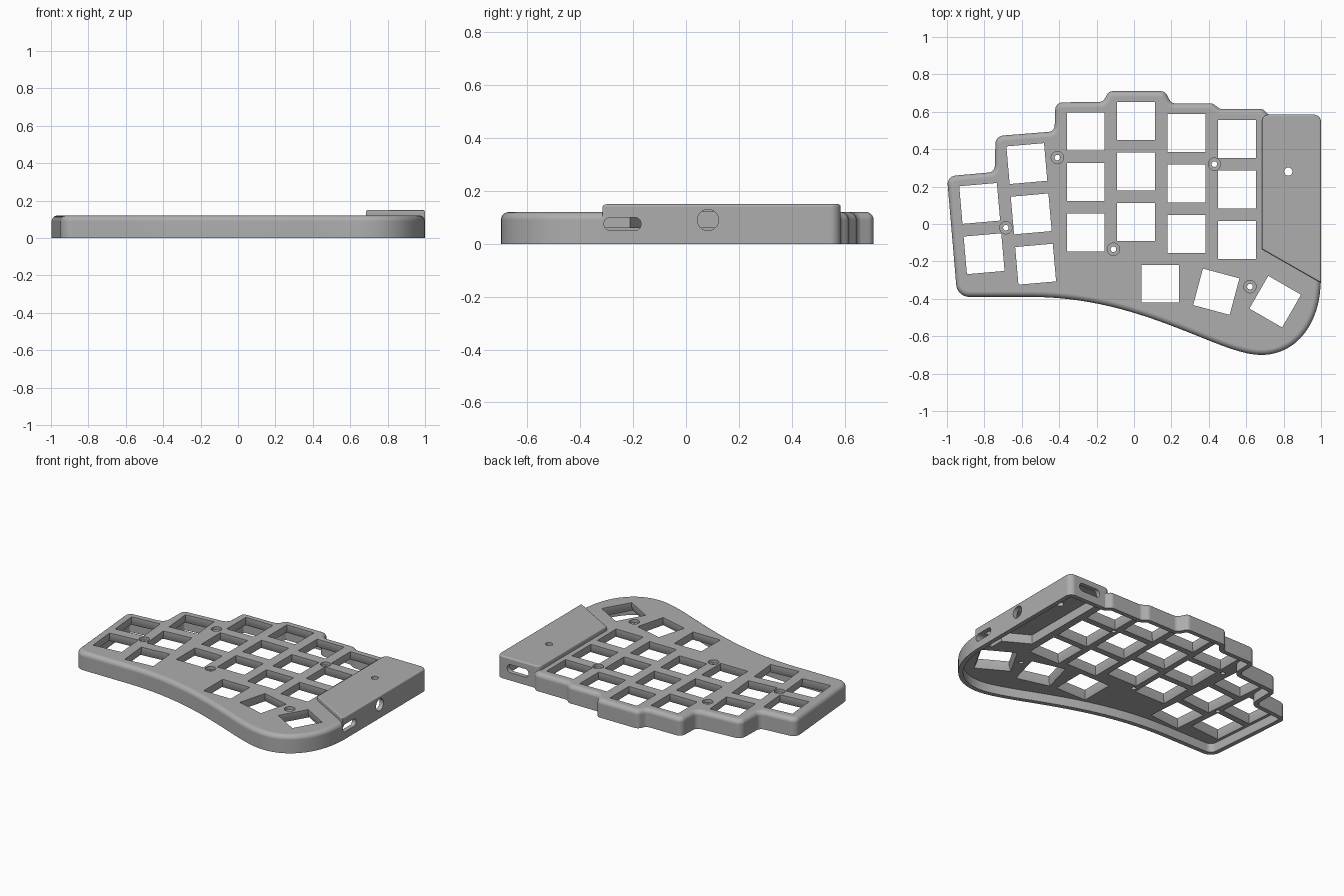
import bpy, bmesh, math
from mathutils import Matrix, Vector
from mathutils.geometry import interpolate_bezier

if "Cube" in bpy.data.objects:
    bpy.data.objects.remove(bpy.data.objects["Cube"], do_unlink=True)

grey = bpy.data.materials.new("case_grey")
grey.use_nodes = True
colour = (0.42, 0.42, 0.42, 1)
grey.diffuse_color = colour
grey.node_tree.nodes["Principled BSDF"].inputs["Base Color"].default_value = colour


def rounded(corners, steps=7):
    """Closed outline with each (x, y, radius) corner rounded."""
    out = []
    for i, (x, y, r) in enumerate(corners):
        p = Vector((x, y))
        if r == 0:
            out.append(p)
            continue
        a = Vector(corners[i - 1][:2]) - p
        b = Vector(corners[(i + 1) % len(corners)][:2]) - p
        half = a.angle(b) / 2
        trim = min(r / math.tan(half), a.length * 0.48, b.length * 0.48)
        r = trim * math.tan(half)
        centre = p + (a.normalized() + b.normalized()).normalized() * r / math.sin(half)
        start, end = p + a.normalized() * trim - centre, p + b.normalized() * trim - centre
        turn = start.angle_signed(end)
        for k in range(steps + 1):
            out.append(centre + Matrix.Rotation(-turn * k / steps, 2) @ start)
    return out


def inset(outline, d):
    """Move a counter-clockwise outline inwards by d."""
    out = []
    for i, p in enumerate(outline):
        e1 = (p - outline[i - 1]).normalized()
        e2 = (outline[(i + 1) % len(outline)] - p).normalized()
        n = Vector((-e1.y - e2.y, e1.x + e2.x)).normalized()
        out.append(p + n * d / max(0.5, n.dot(Vector((-e1.y, e1.x)))))
    return out


def loft(name, solids):
    """Object from solids, each a list of (outline, z) layers and a matrix."""
    bm = bmesh.new()
    for layers, matrix in solids:
        rings = [[bm.verts.new(matrix @ Vector((p[0], p[1], z))) for p in o]
                 for o, z in layers]
        n = len(rings[0])
        for lo, hi in zip(rings, rings[1:]):
            for i in range(n):
                j = (i + 1) % n
                bm.faces.new((lo[i], lo[j], hi[j], hi[i]))
        bm.faces.new(rings[0][::-1])
        bm.faces.new(rings[-1])
    bmesh.ops.recalc_face_normals(bm, faces=bm.faces)
    mesh = bpy.data.meshes.new(name)
    bm.to_mesh(mesh)
    bm.free()
    mesh.materials.append(grey)
    obj = bpy.data.objects.new(name, mesh)
    bpy.context.collection.objects.link(obj)
    return obj


def filleted(outline, top, r, steps=8):
    layers = [(outline, 0)]
    for k in range(steps + 1):
        a = math.pi / 2 * k / steps
        layers.append((inset(outline, r * (1 - math.cos(a))), top - r + r * math.sin(a)))
    return layers


def square(h):
    return [(-h, -h), (h, -h), (h, h), (-h, h)]


def circle(r, n=32):
    return [(r * math.cos(math.tau * k / n), r * math.sin(math.tau * k / n)) for k in range(n)]


def slot(w, h):
    r = h * 0.49
    return rounded([(sx * w / 2, sy * h / 2, r) for sx, sy in ((-1, -1), (1, -1), (1, 1), (-1, 1))])


IDENT = Matrix.Identity(4)
WALL, TOP, ROOF = 0.03, 0.12, 0.06


def bezier(*pts):
    return [(p.x, p.y, 0) for p in interpolate_bezier(*[Vector((*p, 0)) for p in pts], 28)]


# Main body outline: sweeping front edge, then stepped back edge
front = bezier((-0.55, -0.39), (0.05, -0.39), (0.45, -0.7), (0.68, -0.7))
thumb = bezier((0.68, -0.7), (0.87, -0.7), (0.998, -0.53), (0.998, -0.3))
back = [(0.998, 0.583, 0.04), (0.72, 0.583, 0.035), (0.69, 0.615, 0.035),
        (0.46, 0.615, 0.035), (0.42, 0.645, 0.035), (0.2, 0.645, 0.035),
        (0.165, 0.71, 0.035), (-0.135, 0.71, 0.035), (-0.165, 0.653, 0.035),
        (-0.42, 0.65, 0.04), (-0.425, 0.495, 0.035), (-0.74, 0.47, 0.045),
        (-0.745, 0.278, 0.035), (-1.0, 0.255, 0.045)]
body = rounded([(-0.945, -0.39, 0.07)] + front + thumb[1:] + back)
case = loft("keyboard_case", [(filleted(body, TOP, 0.03), IDENT)])

# Raised controller cover
cover = rounded([(0.685, -0.135, 0), (1.0, -0.315, 0), (1.0, 0.585, 0.04), (0.685, 0.585, 0.035)])
cover_block = loft("controller_cover", [(filleted(cover, 0.15, 0.01, 4), IDENT)])

# Hollow underside
hollow = loft("hollow_cutter", [([(inset(body, WALL), -0.1), (inset(body, WALL), ROOF)], IDENT)])
bay = inset(cover, WALL)
bay_hollow = loft("bay_cutter", [([(bay, -0.12), (bay, 0.122)], IDENT)])

# Key openings, flared below the plate lip
columns = [(-0.825, 0.11, 2, 5), (-0.573, 0.323, 3, 5), (-0.258, 0.495, 3, 0),
           (0.01, 0.55, 3, 0), (0.28, 0.487, 3, 0), (0.55, 0.455, 3, 0),
           (0.14, -0.32, 1, 0), (0.44, -0.362, 1, -15), (0.755, -0.415, 1, -30)]
keys = []
for x, y, count, angle in columns:
    turn = Matrix.Rotation(math.radians(angle), 4, "Z")
    for k in range(count):
        place = Matrix.Translation((x, y, 0)) @ turn @ Matrix.Translation((0, -0.27 * k, 0))
        keys.append(([(square(0.114), 0.05), (square(0.114), ROOF),
                      (square(0.101), 0.09), (square(0.101), 0.2)], place))
key_cut = loft("key_cutter", keys)

# Counterbored screw holes and the reset hole
screws = [([(circle(0.015), -0.2), (circle(0.015), 0.1), (circle(0.033), 0.1),
            (circle(0.033), 0.2)], Matrix.Translation((x, y, 0)))
          for x, y in ((-0.41, 0.355), (-0.685, -0.02), (-0.11, -0.135),
                       (0.43, 0.32), (0.62, -0.335))]
screws.append(([(circle(0.022), 0.1), (circle(0.022), 0.2)], Matrix.Translation((0.825, 0.28, 0))))
screw_cut = loft("screw_cutter", screws)

# Ports: round jack and slot on the side, slot at the back
side = Matrix.Rotation(math.pi / 2, 4, "Z") @ Matrix.Rotation(math.pi / 2, 4, "X")
rear = Matrix.Rotation(math.pi / 2, 4, "X")
ports = [([(circle(0.04), -0.1), (circle(0.04), 0.1)], Matrix.Translation((1, 0.083, 0.09)) @ side),
         ([(slot(0.14, 0.05), -0.12), (slot(0.14, 0.05), 0.1)], Matrix.Translation((1, -0.24, 0.075)) @ side),
         ([(slot(0.16, 0.055), -0.1), (slot(0.16, 0.055), 0.08)], Matrix.Translation((0.845, 0.585, 0.08)) @ rear)]
port_cut = loft("port_cutter", ports)

# Combine everything into one shell
bpy.context.view_layer.objects.active = case
case.select_set(True)
for tool in (cover_block, hollow, bay_hollow, key_cut, screw_cut, port_cut):
    mod = case.modifiers.new(tool.name, "BOOLEAN")
    mod.operation = "UNION" if tool is cover_block else "DIFFERENCE"
    mod.solver = "EXACT"
    mod.object = tool
    bpy.ops.object.modifier_apply(modifier=mod.name)
    bpy.data.objects.remove(tool, do_unlink=True)

bpy.ops.object.shade_smooth_by_angle(angle=math.radians(30))
case.modifiers.new("even_shading", "WEIGHTED_NORMAL").keep_sharp = True
